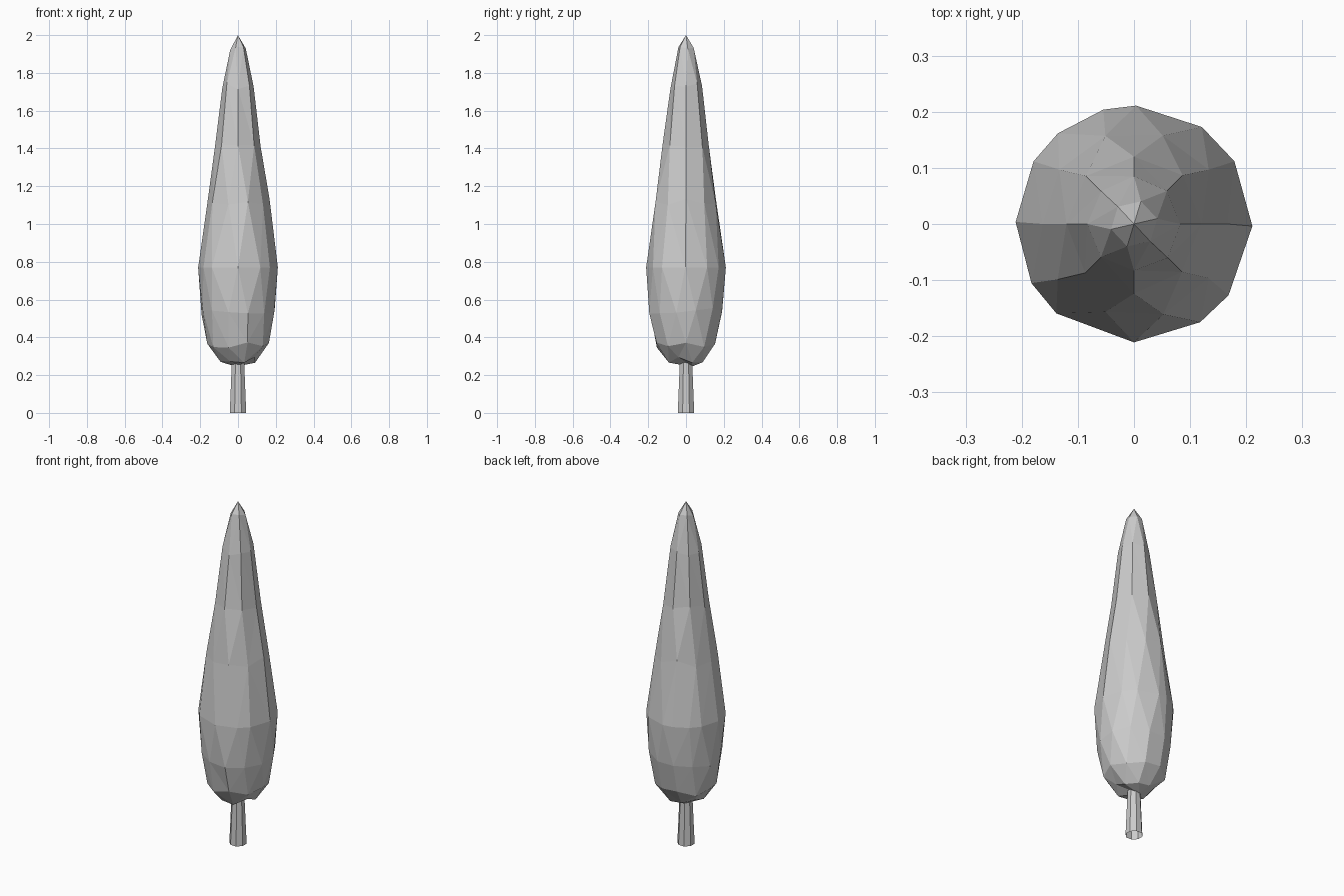
import bpy, bmesh, math, random

cube = bpy.data.objects.get("Cube")
if cube:
    bpy.data.objects.remove(cube, do_unlink=True)

random.seed(4)

grey = bpy.data.materials.new("plain_grey")
grey.use_nodes = True
grey.diffuse_color = (0.6, 0.6, 0.6, 1)
bsdf = next(n for n in grey.node_tree.nodes if n.type == 'BSDF_PRINCIPLED')
bsdf.inputs["Base Color"].default_value = (0.6, 0.6, 0.6, 1)


def even(count, start):
    return [start + 360 * i / count for i in range(count)]


def ring(bm, z, radius, angles, wobble=0.0):
    """Ring of (angle, vertex) pairs, its heights varied by the wobble."""
    pairs = []
    for a in sorted(x % 360 for x in angles):
        t = math.radians(a)
        r = radius * (1 + random.uniform(-0.3, 0.3) * wobble)
        dz = random.uniform(-1, 1) * wobble * 0.3
        pairs.append((a, bm.verts.new((r * math.cos(t), r * math.sin(t), z + dz))))
    return pairs


def zip_rings(bm, low, high):
    """Join two rings of different counts with triangles, in angle order."""
    shift = min(range(len(high)), key=lambda k: abs((high[k][0] - low[0][0] + 180) % 360 - 180))
    base = low[0][0]
    first = base + (high[shift][0] - base + 180) % 360 - 180
    high = high[shift:] + high[:shift]
    la = [a for a, v in low] + [base + 360]
    ha = [first + (a - first) % 360 for a, v in high] + [first + 360]
    lv = [v for a, v in low] + [low[0][1]]
    hv = [v for a, v in high] + [high[0][1]]
    i = j = 0
    while i < len(low) or j < len(high):
        if j == len(high) or (i < len(low) and la[i] + la[i + 1] <= ha[j] + ha[j + 1]):
            bm.faces.new((lv[i], lv[i + 1], hv[j]))
            i += 1
        else:
            bm.faces.new((lv[i], hv[j + 1], hv[j]))
            j += 1


def cap(bm, pairs, point, upward):
    tip = bm.verts.new(point)
    vs = [v for a, v in pairs]
    for a, b in zip(vs, vs[1:] + vs[:1]):
        bm.faces.new((a, b, tip) if upward else (b, a, tip))


def finish(bm, name):
    mesh = bpy.data.meshes.new(name)
    bm.to_mesh(mesh)
    bm.free()
    mesh.materials.append(grey)
    obj = bpy.data.objects.new(name, mesh)
    bpy.context.collection.objects.link(obj)


# Foliage: faceted spindle, widest low down and drawn to a point
widest = [89, 55, 32, -1, -37, -56, -90, -131, -150, 179, 148, 130, 105]
levels = [
    (0.28, 0.097, even(8, 20), 0.06),
    (0.36, 0.162, even(10, 0), 0.06),
    (0.54, 0.197, even(12, 15), 0.07),
    (0.77, 0.211, widest, 0.0),
    (1.12, 0.166, even(10, 0), 0.07),
    (1.42, 0.122, even(8, 0), 0.06),
    (1.73, 0.084, even(8, 0), 0.06),
    (1.93, 0.042, even(6, 13), 0.03),
]
bm = bmesh.new()
rings = [ring(bm, *level) for level in levels]
for low, high in zip(rings, rings[1:]):
    zip_rings(bm, low, high)
cap(bm, rings[0], (-0.01, 0.03, 0.245), False)
cap(bm, rings[-1], (0, 0, 2), True)
finish(bm, "foliage")

# Trunk: open tapered tube
bm = bmesh.new()
zip_rings(bm, ring(bm, 0, 0.047, even(8, 22.5)), ring(bm, 0.3, 0.034, even(8, 22.5)))
finish(bm, "trunk")
